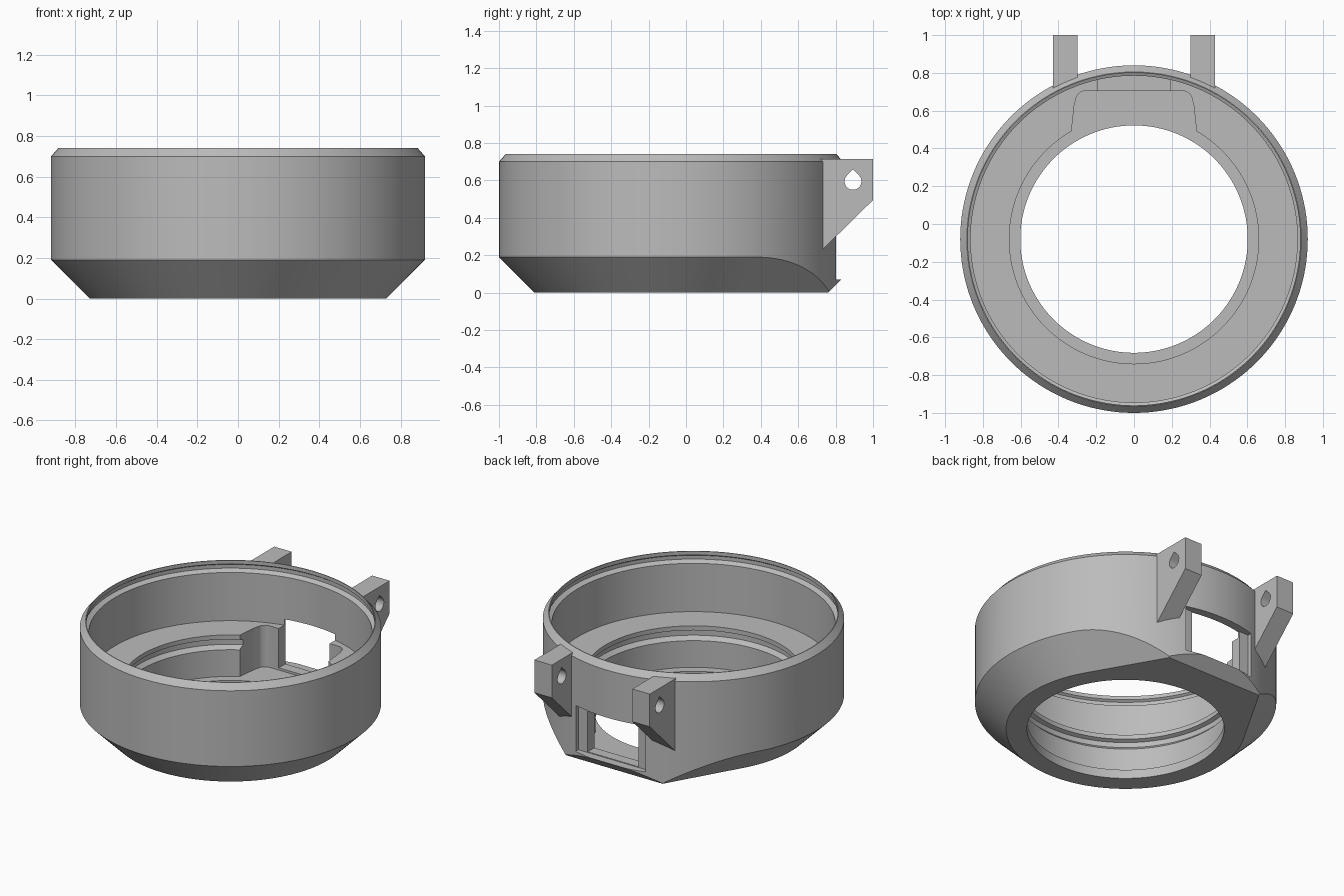
import bpy, bmesh, math
from mathutils import Vector

if "Cube" in bpy.data.objects:
    bpy.data.objects.remove(bpy.data.objects["Cube"], do_unlink=True)

CY = -0.08       # y of the ring axis
SEG = 144

grey = bpy.data.materials.new("plain_grey")
grey.use_nodes = True
grey.diffuse_color = (0.5, 0.5, 0.5, 1)
bsdf = grey.node_tree.nodes["Principled BSDF"]
bsdf.inputs["Base Color"].default_value = (0.5, 0.5, 0.5, 1)
bsdf.inputs["Roughness"].default_value = 0.6


def make_object(name, bm):
    bmesh.ops.recalc_face_normals(bm, faces=bm.faces)
    mesh = bpy.data.meshes.new(name)
    bm.to_mesh(mesh)
    bm.free()
    mesh.materials.append(grey)
    obj = bpy.data.objects.new(name, mesh)
    bpy.context.collection.objects.link(obj)
    return obj


def prism(name, points, move):
    """Solid from a closed outline, extruded by a vector."""
    bm = bmesh.new()
    face = bm.faces.new([bm.verts.new(p) for p in points])
    new = bmesh.ops.extrude_face_region(bm, geom=[face])["geom"]
    bmesh.ops.translate(bm, vec=move, verts=[v for v in new if isinstance(v, bmesh.types.BMVert)])
    return make_object(name, bm)


def box(name, half_x, y0, y1, z0, z1):
    outline = [(-half_x, y0, z0), (half_x, y0, z0), (half_x, y1, z0), (-half_x, y1, z0)]
    return prism(name, outline, (0, 0, z1 - z0))


def combine(obj, tool, operation):
    tool.hide_render = True
    mod = obj.modifiers.new(operation.lower(), "BOOLEAN")
    mod.operation, mod.object, mod.solver = operation, tool, "EXACT"
    bpy.context.view_layer.objects.active = obj
    bpy.ops.object.modifier_apply(modifier=mod.name)
    bpy.data.objects.remove(tool, do_unlink=True)


def smooth(obj):
    bpy.ops.object.select_all(action="DESELECT")
    obj.select_set(True)
    bpy.context.view_layer.objects.active = obj
    bpy.ops.object.shade_smooth_by_angle(angle=math.radians(25))


# Ring body: radius / height section, revolved
section = [(0.92, -0.05), (0.92, 0.70), (0.885, 0.74), (0.88, 0.74),
           (0.88, 0.715), (0.895, 0.705), (0.895, 0.68), (0.865, 0.665),
           (0.865, 0.34), (0.66, 0.34), (0.66, 0.31), (0.685, 0.30),
           (0.685, 0.265), (0.66, 0.24), (0.66, 0.06), (0.602, 0.06),
           (0.602, -0.05)]
bm = bmesh.new()
rings = []
for i in range(SEG):
    a = math.tau * i / SEG
    rings.append([bm.verts.new((r * math.cos(a), CY + r * math.sin(a), z)) for r, z in section])
for i in range(SEG):
    a, b = rings[i], rings[(i + 1) % SEG]
    for j in range(len(section)):
        k = (j + 1) % len(section)
        bm.faces.new((a[j], b[j], b[k], a[k]))
body = make_object("ring_body", bm)

# Bottom bevel: 45 degree flare from a round outline with a squared back
tangent = math.radians(30)
bm = bmesh.new()
for z in (0, 0.9):
    r, back = 0.73 + z, 0.84 + z
    corner = (r - back * math.sin(tangent)) / math.cos(tangent)
    for i in range(SEG * 2 // 3 + 1):
        a = math.pi - tangent + math.tau * i / SEG
        bm.verts.new((r * math.cos(a), CY + r * math.sin(a), z))
    for s in (-1, 1):
        bm.verts.new((s * corner, CY + back, z))
bmesh.ops.convex_hull(bm, input=bm.verts)
bmesh.ops.dissolve_limit(bm, angle_limit=0.001, verts=bm.verts, edges=bm.edges)
combine(body, make_object("bevel_tool", bm), "INTERSECT")

# Rear pocket in the floor, with rounded back corners
half = [(0.33, 0.38), (0.33, 0.50), (0.315, 0.64)]
for i in range(7):
    a = math.radians(15 * i)
    half.append((0.255 + 0.055 * math.cos(a), 0.65 + 0.055 * math.sin(a)))
outline = half + [(-x, y) for x, y in reversed(half)]
pocket = prism("pocket_tool", [(x, y, 0.06) for x, y in outline], (0, 0, 0.4))
combine(body, pocket, "DIFFERENCE")

# Rear window: narrow slot inside, wider recess outside
combine(body, box("slot_tool", 0.19, 0.60, 1.0, 0.075, 0.38), "DIFFERENCE")
combine(body, box("recess_tool", 0.26, 0.775, 1.0, 0.07, 0.38), "DIFFERENCE")
smooth(body)

# Rear hinge brackets with teardrop pin holes
for side, label in ((1, "left"), (-1, "right")):
    inner, outer = 0.30 * side, 0.43 * side
    bm = bmesh.new()
    loops = []
    for x, root in ((inner, 0.765), (outer, 0.715)):
        low = 0.23 + (root - 0.73)
        loops.append([bm.verts.new(p) for p in (
            (x, root, 0.715), (x, 1.0, 0.715), (x, 1.0, 0.495), (x, root, low))])
    bm.faces.new(loops[0])
    bm.faces.new(loops[1])
    for j in range(4):
        k = (j + 1) % 4
        bm.faces.new((loops[0][j], loops[0][k], loops[1][k], loops[1][j]))
    bracket = make_object(label + "_hinge_bracket", bm)

    centre = Vector((0.2 * side, 0.893, 0.595))
    drop = [centre + Vector((0, 0, 0.064))]
    for i in range(25):
        a = math.radians(135 + 270 * i / 24)
        drop.append(centre + 0.045 * Vector((0, math.cos(a), math.sin(a))))
    combine(bracket, prism("pin_hole_tool", drop, (0.4 * side, 0, 0)), "DIFFERENCE")
    smooth(bracket)
